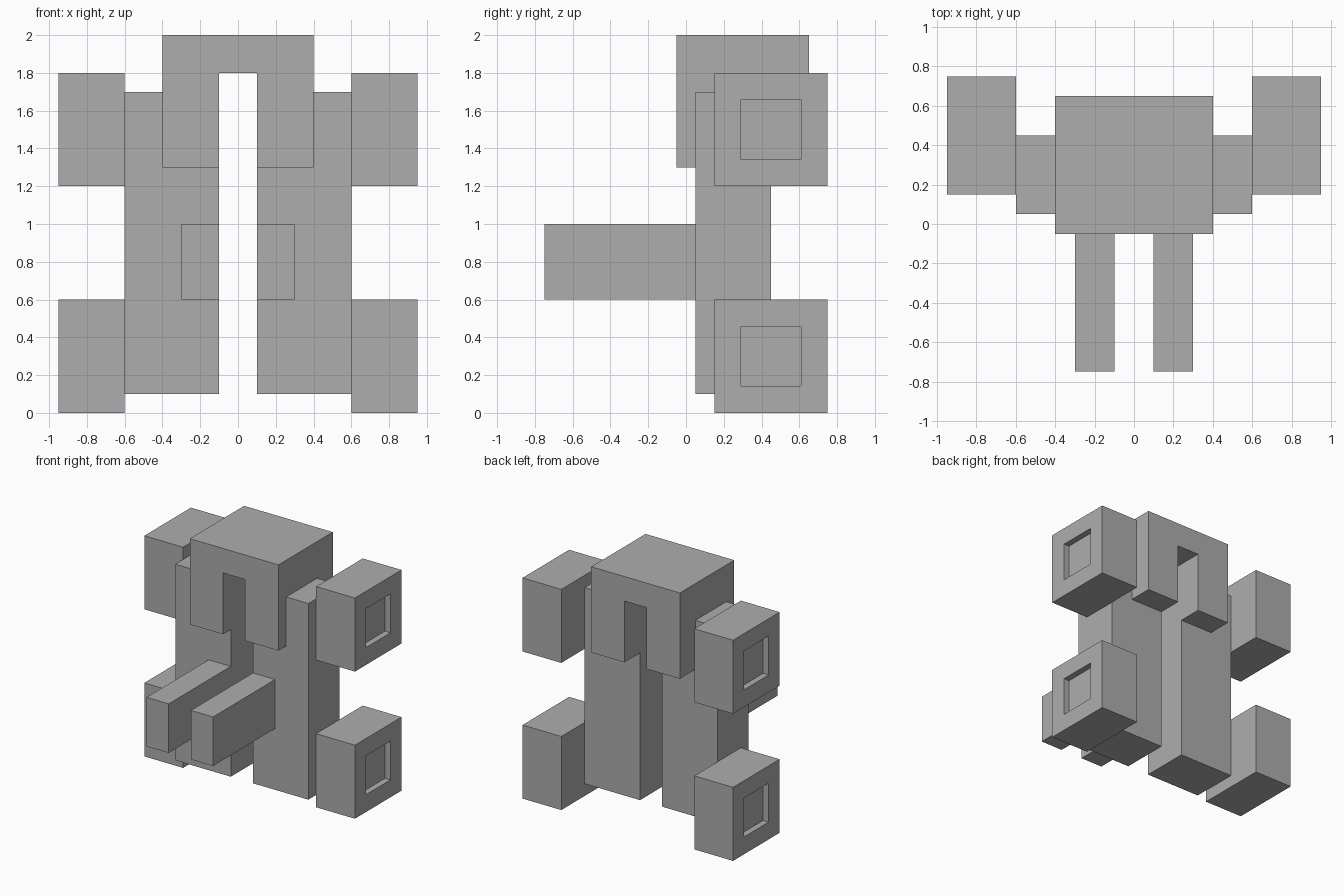
import bpy
import bmesh
from mathutils import Vector

default = bpy.data.objects.get("Cube")
if default:
    bpy.data.objects.remove(default, do_unlink=True)

GREY = (0.42, 0.42, 0.42, 1.0)
grey = bpy.data.materials.new("plain_grey")
grey.use_nodes = True
grey.diffuse_color = GREY
grey.node_tree.nodes["Principled BSDF"].inputs["Base Color"].default_value = GREY


def finish(name, bm):
    """Turn a bmesh into a grey object in the scene."""
    bmesh.ops.recalc_face_normals(bm, faces=bm.faces)
    mesh = bpy.data.meshes.new(name)
    bm.to_mesh(mesh)
    bm.free()
    mesh.materials.append(grey)
    obj = bpy.data.objects.new(name, mesh)
    bpy.context.collection.objects.link(obj)
    return obj


def box(low, high):
    """Box between two corners."""
    low, high = Vector(low), Vector(high)
    bm = bmesh.new()
    bmesh.ops.create_cube(bm, size=1)
    bmesh.ops.scale(bm, vec=high - low, verts=bm.verts)
    bmesh.ops.translate(bm, vec=(low + high) / 2, verts=bm.verts)
    return bm


def mirrored(name, bm):
    """Part on the left, mirrored to the right."""
    obj = finish(name, bm)
    mod = obj.modifiers.new("mirror", "MIRROR")
    mod.use_mirror_merge = False
    return obj


def wheel(z):
    """Square wheel block with a shallow square socket in its outer face."""
    bm = box((0.6, 0.15, z), (0.95, 0.75, z + 0.6))
    outer = max(bm.faces, key=lambda f: f.calc_center_median().x)
    bmesh.ops.inset_region(bm, faces=[outer], thickness=0.2)
    socket = bmesh.ops.extrude_face_region(bm, geom=[outer])
    verts = [v for v in socket["geom"] if isinstance(v, bmesh.types.BMVert)]
    bmesh.ops.translate(bm, vec=(-0.05, 0, 0), verts=verts)
    if outer.is_valid:
        bmesh.ops.delete(bm, geom=[outer], context="FACES_ONLY")
    return bm


# Upright rails and forward forks
mirrored("mast_rails", box((0.1, 0.05, 0.1), (0.6, 0.45, 1.7)))
mirrored("forks", box((0.1, -0.75, 0.6), (0.3, 0.05, 1.0)))

# Lower and upper wheel blocks
mirrored("lower_wheels", wheel(0.0))
mirrored("upper_wheels", wheel(1.2))

# Arched cap straddling the rails, extruded front to back
arch = [(-0.4, 1.3), (-0.1, 1.3), (-0.1, 1.8), (0.1, 1.8),
        (0.1, 1.3), (0.4, 1.3), (0.4, 2.0), (-0.4, 2.0)]
bm = bmesh.new()
face = bm.faces.new([bm.verts.new((x, -0.05, z)) for x, z in arch])
back = bmesh.ops.extrude_face_region(bm, geom=[face], use_keep_orig=True)
bmesh.ops.translate(bm, vec=(0, 0.7, 0),
                    verts=[v for v in back["geom"] if isinstance(v, bmesh.types.BMVert)])
finish("top_cap", bm)
